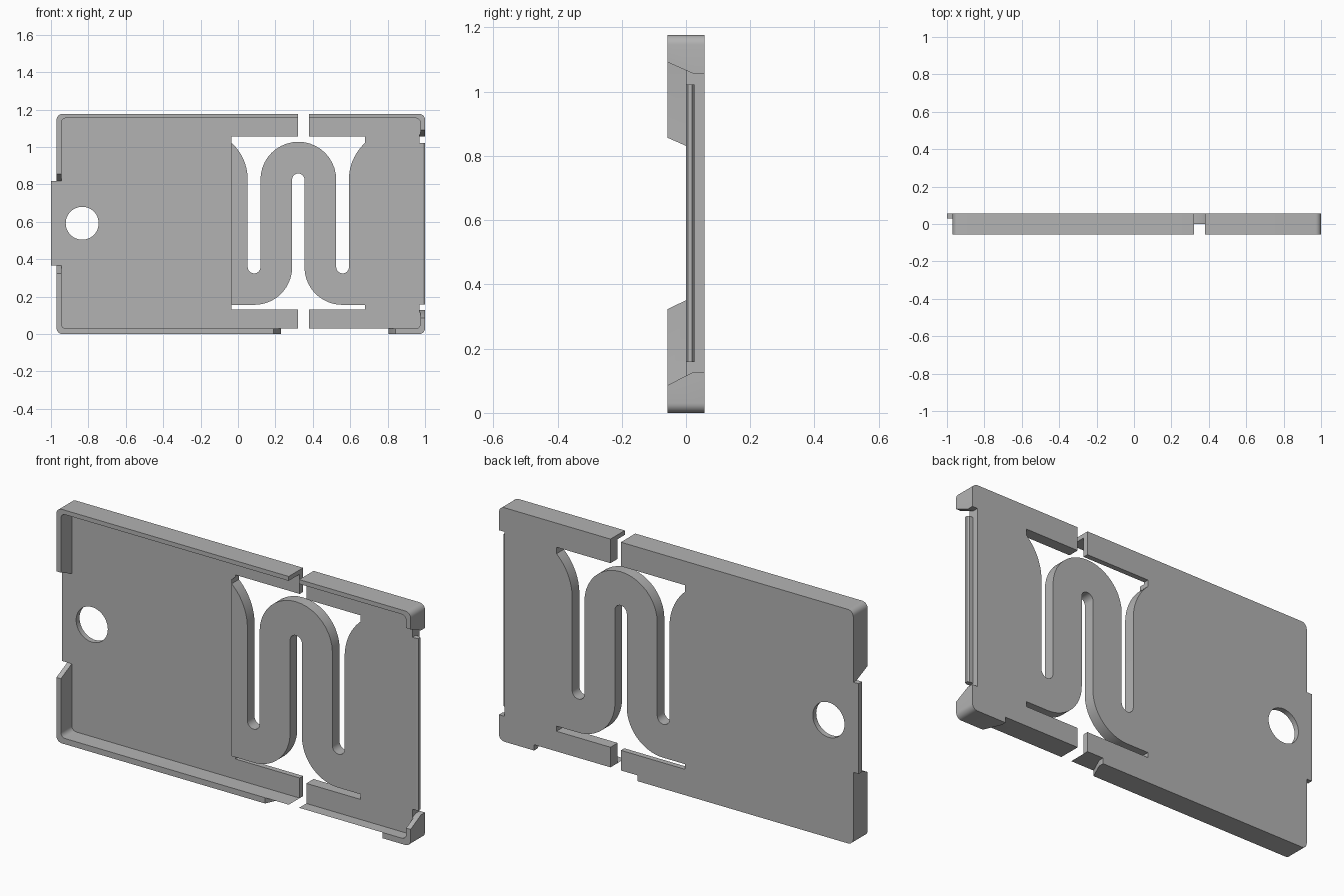
import bpy, bmesh
from math import sin, cos, radians
from mathutils import Vector

if "Cube" in bpy.data.objects:
    bpy.data.objects.remove(bpy.data.objects["Cube"])

BACK, FRONT, FAR = 0.057, -0.057, 0.1
grey = bpy.data.materials.new("plain grey")
grey.use_nodes = True
grey.diffuse_color = (0.45, 0.45, 0.45, 1)
grey.node_tree.nodes["Principled BSDF"].inputs["Base Color"].default_value = (0.45, 0.45, 0.45, 1)


def arc(cx, cy, r, a0, a1, n=20):
    angles = [radians(a0 + (a1 - a0) * i / n) for i in range(n + 1)]
    return [(cx + r * cos(a), cy + r * sin(a)) for a in angles]


def rounded(x0, x1, z0, z1, r):
    return (arc(x0 + r, z0 + r, r, 180, 270, 6) + arc(x1 - r, z0 + r, r, 270, 360, 6)
            + arc(x1 - r, z1 - r, r, 0, 90, 6) + arc(x0 + r, z1 - r, r, 90, 180, 6))


def rect(x0, x1, z0, z1):
    return [(x0, z0), (x1, z0), (x1, z1), (x0, z1)]


def prism(name, profile, axis, lo, hi):
    """Extrude a 2D profile along one axis; the pair fills the other axes in order."""
    def place(p, d):
        v = list(p)
        v.insert("xyz".index(axis), d)
        return v
    bm = bmesh.new()
    face = bm.faces.new([bm.verts.new(place(p, lo)) for p in profile])
    side = bmesh.ops.extrude_face_region(bm, geom=[face])["geom"]
    offset = Vector(place((0, 0), hi - lo))
    bmesh.ops.translate(bm, vec=offset, verts=[g for g in side if isinstance(g, bmesh.types.BMVert)])
    bmesh.ops.recalc_face_normals(bm, faces=bm.faces)
    mesh = bpy.data.meshes.new(name)
    bm.to_mesh(mesh)
    bm.free()
    mesh.materials.append(grey)
    ob = bpy.data.objects.new(name, mesh)
    bpy.context.collection.objects.link(ob)
    return ob


def cut(target, profile, axis, lo, hi):
    cutter = prism("cutter", profile, axis, lo, hi)
    cutter.hide_render = True
    mod = target.modifiers.new("cut", "BOOLEAN")
    mod.operation, mod.solver, mod.object = "DIFFERENCE", "EXACT", cutter
    bpy.context.view_layer.objects.active = target
    bpy.ops.object.modifier_apply(modifier=mod.name)
    bpy.data.objects.remove(cutter)


# Tray body with rounded corners
tray = prism("card_tray", rounded(-0.97, 1, 0, 1.176, 0.03), "y", FRONT, BACK)

# Shallow recess over the whole front, then the deeper left pocket and its arms
cut(tray, rounded(-0.945, 0.975, 0.029, 1.154, 0.025), "y", -FAR, 0)
pocket = (arc(-0.92, 0.054, 0.025, 180, 270, 6)
          + [(0.35, 0.029), (0.35, 0.14), (-0.035, 0.14), (-0.035, 1.045), (0.35, 1.045), (0.35, 1.154)]
          + arc(-0.92, 1.129, 0.025, 90, 180, 6))
cut(tray, pocket, "y", -FAR, 0.03)

# Openings above and below the serpentine spring
L, R, MID, TOP, LOW = -0.035, 0.68, 0.3225, 0.825, 0.358
upper = ([(L, 1.055)] + arc(-0.215, TOP, 0.267, 47.6, 0)
         + arc(0.086, LOW, 0.034, 180, 360) + arc(MID, TOP, 0.2025, 180, 0)
         + arc(0.559, LOW, 0.034, 180, 360) + arc(0.86, TOP, 0.267, 180, 132.4) + [(R, 1.055)])
lower = ([(L, 0.13), (L, 0.156)] + arc(0.0875, LOW, 0.202, 270, 360)
         + arc(MID, TOP, 0.033, 180, 0) + arc(0.5575, LOW, 0.202, 180, 270) + [(R, 0.156), (R, 0.13)])
for opening in (upper, lower):
    cut(tray, opening, "y", -FAR, FAR)

# Splits between the arms
for z0, z1 in ((-0.1, 0.14), (1.045, 1.3)):
    cut(tray, rect(0.322, 0.38, z0, z1), "y", -FAR, FAR)

# Finger hole
cut(tray, arc(-0.833, 0.592, 0.088, 0, 352.5, 47), "y", -FAR, FAR)

# Bevelled notches in the left, right and bottom rims
cut(tray, [(-0.07, 0.317), (0.03, 0.365), (0.03, 0.818), (-0.07, 0.862)], "x", -1.1, -0.94)
cut(tray, [(-0.07, 0.08), (0.025, 0.128), (FAR, 0.128), (FAR, 1.055), (0.025, 1.055), (-0.07, 1.097)],
    "x", 0.97, 1.1)
cut(tray, [(0.185, -0.07), (0.23, 0.03), (0.23, FAR), (0.805, FAR), (0.805, 0.03), (0.848, -0.07)],
    "z", -0.1, 0.029)

# Left tab and right latch ridge
tab = prism("left_tab", rect(-1, -0.97, 0.365, 0.818), "y", 0.03, BACK)
ridge = prism("latch_ridge", [(0.97, 0), (0.99, 0), (1, 0.006), (1, 0.019), (0.99, 0.026), (0.97, 0.026)],
              "z", 0.158, 1.022)

# Smooth the curved walls, keep the edges crisp
for ob in (tray, tab, ridge):
    bpy.ops.object.select_all(action="DESELECT")
    ob.select_set(True)
    bpy.context.view_layer.objects.active = ob
    bpy.ops.object.shade_smooth_by_angle(angle=radians(30))
